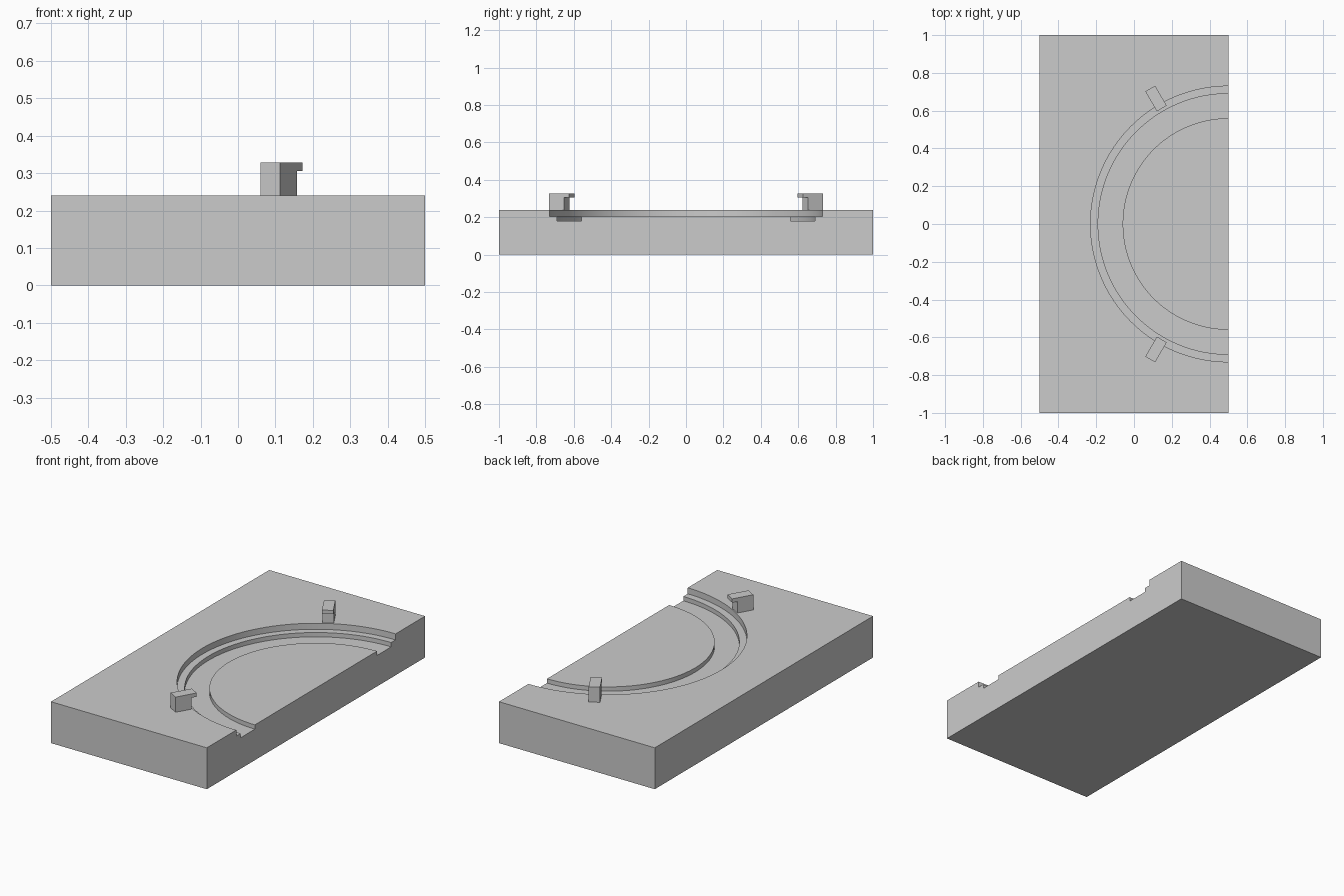
import bpy, bmesh, math
from mathutils import Matrix, Vector

if "Cube" in bpy.data.objects:
    bpy.data.objects.remove(bpy.data.objects["Cube"], do_unlink=True)

CENTRE = Vector((0.5, 0, 0))   # axis of the round seat, on the right edge
TOP = 0.24

grey = bpy.data.materials.new("plain_grey")
grey.use_nodes = True
colour = (0.6, 0.6, 0.6, 1)
grey.diffuse_color = colour
grey.node_tree.nodes["Principled BSDF"].inputs["Base Color"].default_value = colour


def make_object(name, bm):
    bmesh.ops.recalc_face_normals(bm, faces=bm.faces[:])
    mesh = bpy.data.meshes.new(name)
    bm.to_mesh(mesh)
    bm.free()
    mesh.materials.append(grey)
    obj = bpy.data.objects.new(name, mesh)
    bpy.context.collection.objects.link(obj)
    return obj


def activate(obj):
    bpy.ops.object.select_all(action='DESELECT')
    obj.select_set(True)
    bpy.context.view_layer.objects.active = obj


def lathe(name, profile, steps):
    bm = bmesh.new()
    verts = [bm.verts.new((r, 0, z)) for r, z in profile]
    edges = [bm.edges.new(pair) for pair in zip(verts, verts[1:])]
    bmesh.ops.spin(bm, geom=verts + edges, cent=(0, 0, 0), axis=(0, 0, 1),
                   angle=2 * math.pi, steps=steps)
    bmesh.ops.remove_doubles(bm, verts=bm.verts[:], dist=1e-5)
    bmesh.ops.translate(bm, verts=bm.verts[:], vec=CENTRE)
    return make_object(name, bm)


# Base block
bm = bmesh.new()
bmesh.ops.create_cube(bm, size=1, matrix=Matrix.Translation((0, 0, TOP / 2))
                      @ Matrix.Diagonal((1, 2, TOP, 1)))
base = make_object("base_block", bm)

# Stepped round seat with a deeper ring groove, cut from the block
seat, groove = 0.205, 0.18
cutter = lathe("seat_cutter", [(0, seat), (0.56, seat), (0.56, groove), (0.69, groove),
                               (0.69, seat), (0.73, seat), (0.73, 0.3), (0, 0.3)], 128)
cutter.hide_render = True
cut = base.modifiers.new("seat_cut", 'BOOLEAN')
cut.operation = 'DIFFERENCE'
cut.solver = 'EXACT'
cut.object = cutter
activate(base)
bpy.ops.object.modifier_apply(modifier=cut.name)
bpy.data.objects.remove(cutter, do_unlink=True)
bpy.ops.object.shade_smooth_by_angle(angle=math.radians(30))


# Hooked clips, each an extruded side profile pointing at the seat axis
def clip(name, angle):
    width, tip, inner, outer = 0.06, 0.706, 0.736, 0.828
    lip, height = 0.306, 0.328
    profile = [(inner, TOP), (outer, TOP), (outer, height),
               (tip, height), (tip, lip), (inner, lip)]
    bm = bmesh.new()
    face = bm.faces.new([bm.verts.new((r, -width / 2, z)) for r, z in profile])
    side = bmesh.ops.extrude_face_region(bm, geom=[face])["geom"]
    moved = [v for v in side if isinstance(v, bmesh.types.BMVert)]
    bmesh.ops.translate(bm, verts=moved, vec=(0, width, 0))
    bm.transform(Matrix.Translation(CENTRE) @ Matrix.Rotation(angle, 4, 'Z'))
    return make_object(name, bm)


for name, degrees in (("back_clip", 120), ("front_clip", -120)):
    clip(name, math.radians(degrees))
